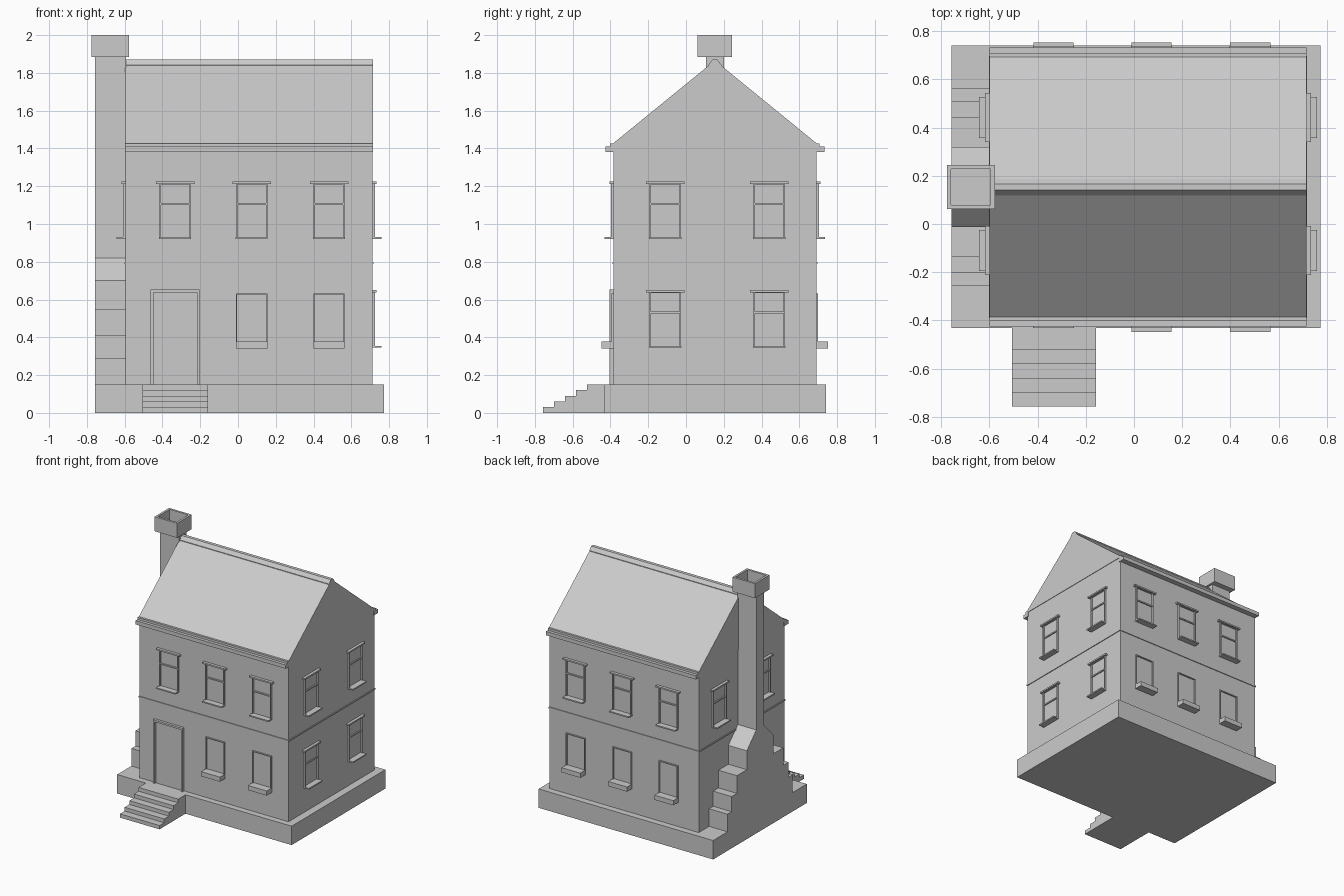
import bpy
import bmesh

cube = bpy.data.objects.get("Cube")
if cube:
    bpy.data.objects.remove(cube, do_unlink=True)

stone = bpy.data.materials.new("plain_grey")
stone.use_nodes = True
GREY = (0.6, 0.6, 0.6, 1)
stone.diffuse_color = GREY
stone.node_tree.nodes["Principled BSDF"].inputs["Base Color"].default_value = GREY

# Main dimensions
X0, X1 = -0.595, 0.712      # side walls
Y0, Y1 = -0.384, 0.69       # front and back walls
MID = (Y0 + Y1) / 2         # ridge and chimney line
BASE, EAVE, RIDGE = 0.15, 1.425, 1.865


def finish(name, bm):
    bmesh.ops.recalc_face_normals(bm, faces=bm.faces)
    mesh = bpy.data.meshes.new(name)
    bm.to_mesh(mesh)
    bm.free()
    mesh.materials.append(stone)
    obj = bpy.data.objects.new(name, mesh)
    bpy.context.collection.objects.link(obj)
    return obj


def add_box(bm, a, b):
    verts = bmesh.ops.create_cube(bm, size=1)["verts"]
    for v in verts:
        for i in range(3):
            v.co[i] = (a[i] + b[i]) / 2 + v.co[i] * abs(b[i] - a[i])


def boxes(name, *pairs):
    bm = bmesh.new()
    for a, b in pairs:
        add_box(bm, a, b)
    return finish(name, bm)


def extrude_x(name, profile, a, b):
    """Extrude a (y, z) outline along x."""
    bm = bmesh.new()
    face = bm.faces.new([bm.verts.new((a, y, z)) for y, z in profile])
    new = bmesh.ops.extrude_face_region(bm, geom=[face])["geom"]
    for v in new:
        if isinstance(v, bmesh.types.BMVert):
            v.co.x = b
    return finish(name, bm)


def mirrored(half):
    """Complete a (half width, z) outline about the ridge line."""
    return [(MID - w, z) for w, z in half] + [(MID + w, z) for w, z in reversed(half)]


# Position on a wall: u along it, o outwards from it, z up
WALLS = {
    "front": lambda u, o, z: (u, Y0 - o, z),
    "back": lambda u, o, z: (u, Y1 + o, z),
    "left": lambda u, o, z: (X1 + o, u, z),
    "right": lambda u, o, z: (X0 - o, u, z),
}


def on_wall(name, side, parts):
    place = WALLS[side]
    boxes(name, *[(place(u0, -0.01, z0), place(u1, o, z1))
                  for u0, u1, o, z0, z1 in parts])


def frame(u, half, z0, z1, t, out):
    return [(u - half, u - half + t, out, z0, z1),
            (u + half - t, u + half, out, z0, z1),
            (u - half, u + half, out, z1 - t, z1)]


def sash_window(name, side, u, z):
    parts = frame(u, 0.083, z, z + 0.295, 0.008, 0.013)
    parts += [(u - 0.083, u + 0.083, 0.009, z + 0.178, z + 0.188),  # meeting rail
              (u - 0.102, u + 0.102, 0.022, z + 0.29, z + 0.302),   # lintel
              (u - 0.085, u + 0.085, 0.047, z - 0.003, z + 0.007)]  # sill
    on_wall(name, side, parts)


def box_sill_window(name, side, u, z):
    parts = frame(u, 0.083, z, z + 0.288, 0.007, 0.01)
    parts.append((u - 0.083, u + 0.083, 0.063, z - 0.003, z + 0.034))
    on_wall(name, side, parts)


# Foundation and entrance steps
boxes("foundation", ((-0.757, -0.432, 0), (0.773, 0.741, BASE)))
step_outline = [(-0.42, 0)]
for i in range(5):
    y = -0.757 + 0.0585 * i
    step_outline += [(y, 0.03 * i), (y, 0.03 * (i + 1))]
step_outline.append((-0.42, BASE))
extrude_x("entrance_steps", step_outline, -0.505, -0.158)

# Walls with gables, and the band between the floors
half = MID - Y0
extrude_x("walls", mirrored([(half, BASE), (half, EAVE), (0.001, RIDGE - 0.008)]), X0, X1)
boxes("floor_band", ((X0 - 0.006, Y0 - 0.006, 0.787), (X1 + 0.006, Y1 + 0.006, 0.797)))

# Roof and ridge cap
extrude_x("roof", mirrored([(half - 0.01, EAVE - 0.01), (half + 0.004, EAVE),
                            (0.001, RIDGE)]), X0 - 0.004, X1 + 0.004)
extrude_x("ridge_cap", mirrored([(0.034, 1.83), (0.034, 1.843), (0.013, 1.87)]),
          X0 - 0.004, X1 + 0.004)

# Stepped eave mouldings
for side in ("front", "back"):
    on_wall(side + "_cornice", side,
            [(X0 - 0.004, X1 + 0.004, 0.042, 1.38, 1.41),
             (X0 - 0.004, X1 + 0.004, 0.018, 1.41, 1.427)])

# Windows
for side in ("front", "back"):
    for i, u in enumerate((-0.333, 0.072, 0.482)):
        sash_window(f"{side}_upper_window_{i + 1}", side, u, 0.923)
        if side == "back" or i > 0:
            box_sill_window(f"{side}_lower_window_{i + 1}", side, u, 0.345)
for i, u in enumerate((-0.11, 0.441)):
    sash_window(f"left_upper_window_{i + 1}", "left", u, 0.923)
    sash_window(f"left_lower_window_{i + 1}", "left", u, 0.348)
    sash_window(f"right_upper_window_{i + 1}", "right", u, 0.923)

# Door surround and door leaf
on_wall("door_frame", "front", frame(-0.333, 0.13, BASE, 0.653, 0.015, 0.02))
on_wall("door", "front", [(-0.45, -0.216, 0.004, BASE, 0.64)])

# Chimney stack with stepped shoulders and a sloped neck
stack = [(0.408, BASE), (0.408, 0.29), (0.357, 0.29), (0.357, 0.41), (0.29, 0.41),
         (0.29, 0.55), (0.166, 0.55), (0.166, 0.70), (0.048, 0.82), (0.048, 1.89)]
extrude_x("chimney_stack", mirrored(stack), -0.757, X0 + 0.002)

# Chimney cap with an open flue
bm = bmesh.new()
add_box(bm, (-0.775, MID - 0.091, 1.885), (-0.577, MID + 0.091, 2.0))
bm.faces.ensure_lookup_table()
top = max(bm.faces, key=lambda f: f.calc_center_median().z)
bmesh.ops.inset_region(bm, faces=[top], thickness=0.024)
flue = bmesh.ops.extrude_face_region(bm, geom=[top])["geom"]
bm.faces.remove(top) if top.is_valid else None
for v in flue:
    if isinstance(v, bmesh.types.BMVert):
        v.co.z -= 0.1
finish("chimney_cap", bm)
